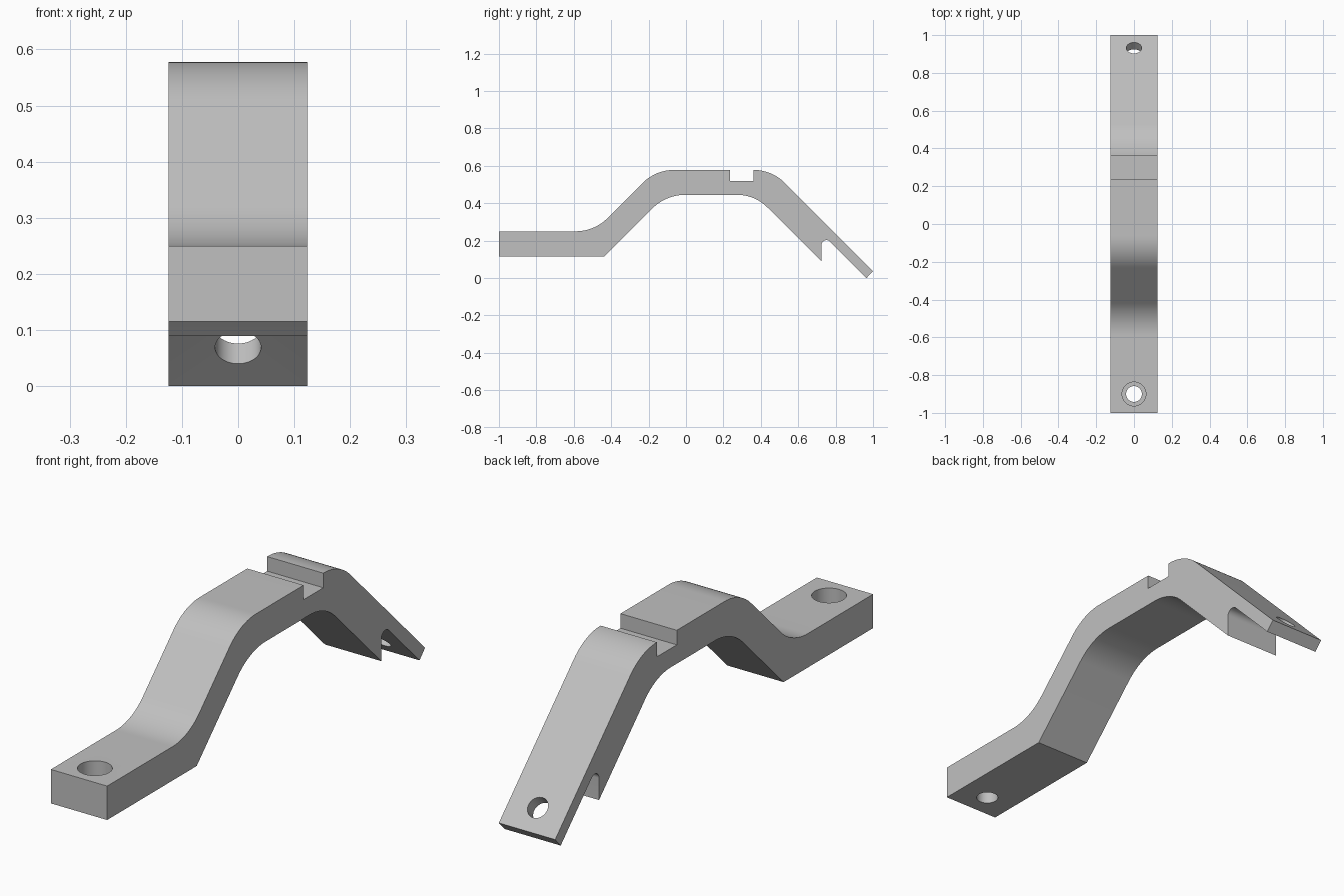
import bpy, bmesh, math
from mathutils import Vector, Matrix

cube = bpy.data.objects.get("Cube")
if cube:
    bpy.data.objects.remove(cube, do_unlink=True)

WIDTH = 0.248

# Plain grey material
grey = bpy.data.materials.new("plain_grey")
grey.use_nodes = True
grey.diffuse_color = (0.53, 0.53, 0.53, 1)
grey.node_tree.nodes["Principled BSDF"].inputs["Base Color"].default_value = (0.53, 0.53, 0.53, 1)


def rounded(outline, steps=14):
    """Side outline of (y, z, radius) corners, each replaced by a tangent arc."""
    pts = []
    for i, (y, z, r) in enumerate(outline):
        p = Vector((y, z))
        if r == 0:
            pts.append(p)
            continue
        a = (Vector(outline[i - 1][:2]) - p).normalized()
        b = (Vector(outline[(i + 1) % len(outline)][:2]) - p).normalized()
        half = a.angle(b) / 2
        centre = p + (a + b).normalized() * (r / math.sin(half))
        start = p + a * (r / math.tan(half)) - centre
        end = p + b * (r / math.tan(half)) - centre
        sweep = math.pi - 2 * half
        for k in range(steps + 1):
            t = k / steps
            pts.append(centre + (start * math.sin((1 - t) * sweep)
                                 + end * math.sin(t * sweep)) / math.sin(sweep))
    return pts


def cutter(name, radius, depth, location, tilt=0):
    """Hidden cylinder used to drill a hole."""
    bm = bmesh.new()
    bmesh.ops.create_cone(bm, cap_ends=True, segments=48, radius1=radius,
                          radius2=radius, depth=depth,
                          matrix=Matrix.Translation(location) @ Matrix.Rotation(tilt, 4, 'X'))
    mesh = bpy.data.meshes.new(name)
    bm.to_mesh(mesh)
    bm.free()
    ob = bpy.data.objects.new(name, mesh)
    bpy.context.collection.objects.link(ob)
    ob.hide_render = True
    return ob


# Bent bar: underside from front to back, then the top side back to the front
outline = [
    (-1, 0.115, 0), (-0.437, 0.115, 0),
    (-0.107, 0.445, 0.25), (0.368, 0.445, 0.23), (0.724, 0.089, 0),
    (0.724, 0.241, 0.027), (0.965, 0, 0), (1, 0.037, 0),       # relief and thin tip
    (0.459, 0.578, 0.235),
    (0.36, 0.578, 0), (0.36, 0.52, 0), (0.235, 0.52, 0), (0.235, 0.578, 0),  # cross groove
    (-0.162, 0.578, 0.235), (-0.49, 0.25, 0.24), (-1, 0.25, 0),
]
bm = bmesh.new()
side = bm.faces.new([bm.verts.new((-WIDTH / 2, p.x, p.y)) for p in rounded(outline)])
extruded = bmesh.ops.extrude_face_region(bm, geom=[side])["geom"]
bmesh.ops.translate(bm, vec=(WIDTH, 0, 0),
                    verts=[g for g in extruded if isinstance(g, bmesh.types.BMVert)])
bmesh.ops.recalc_face_normals(bm, faces=bm.faces)
mesh = bpy.data.meshes.new("bent_bar")
bm.to_mesh(mesh)
bm.free()
mesh.materials.append(grey)
bar = bpy.data.objects.new("bent_bar", mesh)
bpy.context.collection.objects.link(bar)

# Stepped front hole and slanted tip hole
cutters = [
    cutter("front_hole_cutter", 0.042, 0.5, (0, -0.9, 0.2)),
    cutter("front_counterbore_cutter", 0.063, 0.2, (0, -0.9, 0.28)),
    cutter("tip_hole_cutter", 0.041, 0.2, (0, 0.914, 0.087), -math.pi / 4),
]
bpy.context.view_layer.objects.active = bar
bar.select_set(True)
for c in cutters:
    mod = bar.modifiers.new(c.name, 'BOOLEAN')
    mod.operation = 'DIFFERENCE'
    mod.solver = 'EXACT'
    mod.object = c
    bpy.ops.object.modifier_apply(modifier=mod.name)
for c in cutters:
    bpy.data.objects.remove(c, do_unlink=True)
bpy.ops.object.shade_smooth_by_angle(angle=math.radians(30))
